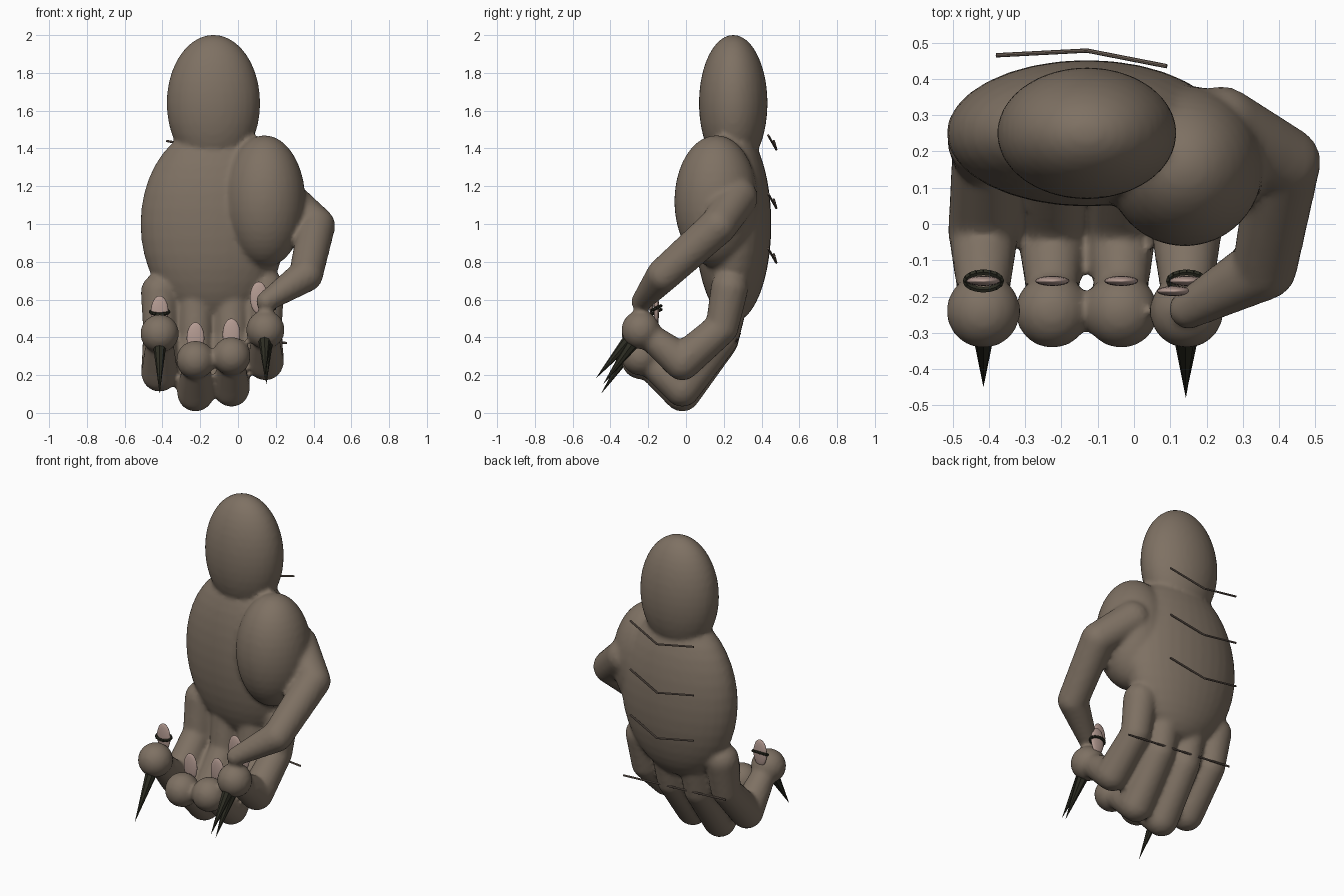
import bpy, bmesh, math
from mathutils import Vector, Matrix

cube = bpy.data.objects.get("Cube")
if cube:
    bpy.data.objects.remove(cube, do_unlink=True)


def material(name, color):
    m = bpy.data.materials.new(name)
    m.use_nodes = True
    m.diffuse_color = (*color, 1)
    bsdf = next(n for n in m.node_tree.nodes if n.type == 'BSDF_PRINCIPLED')
    bsdf.inputs["Base Color"].default_value = (*color, 1)
    return m


skin = material("brown_skin", (0.21, 0.165, 0.125))
crease = material("crease_brown", (0.17, 0.13, 0.105))
nail = material("pale_nail", (0.46, 0.33, 0.29))
claw = material("dark_claw", (0.025, 0.025, 0.016))


def make_object(name, bm, mat, smooth=True):
    mesh = bpy.data.meshes.new(name)
    bm.to_mesh(mesh)
    bm.free()
    mesh.materials.append(mat)
    for p in mesh.polygons:
        p.use_smooth = smooth
    ob = bpy.data.objects.new(name, mesh)
    bpy.context.collection.objects.link(ob)
    return ob


def add_ellipsoid(bm, center, radii, u=32, v=20):
    m = Matrix.Translation(center) @ Matrix.Diagonal((*radii, 1))
    bmesh.ops.create_uvsphere(bm, u_segments=u, v_segments=v, radius=1, matrix=m)


def add_capsule(bm, a, ra, b, rb):
    # Tapered capsule: hull around two balls
    part = bmesh.new()
    for c, r in ((a, ra), (b, rb)):
        add_ellipsoid(part, c, (r, r, r), 20, 12)
    hull = bmesh.ops.convex_hull(part, input=part.verts)
    bmesh.ops.delete(part, geom=[g for g in hull["geom_interior"]
                                 if isinstance(g, bmesh.types.BMVert)], context='VERTS')
    tmp = bpy.data.meshes.new("tmp")
    part.to_mesh(tmp)
    part.free()
    bm.from_mesh(tmp)
    bpy.data.meshes.remove(tmp)


def add_chain(bm, points, radii):
    for i in range(len(points) - 1):
        add_capsule(bm, points[i], radii[i], points[i + 1], radii[i + 1])


def add_rod(bm, a, b, r1, r2, sides=8):
    a, b = Vector(a), Vector(b)
    d = b - a
    m = Matrix.Translation((a + b) / 2) @ d.to_track_quat('Z', 'Y').to_matrix().to_4x4()
    bmesh.ops.create_cone(bm, cap_ends=True, segments=sides, radius1=r1,
                          radius2=r2, depth=d.length, matrix=m)


# Palm, wrist and thumb mound
body = bmesh.new()
add_ellipsoid(body, (-0.13, 0.25, 1.0), (0.387, 0.202, 0.52))
add_ellipsoid(body, (-0.13, 0.25, 1.64), (0.248, 0.182, 0.362))
add_ellipsoid(body, (0.14, 0.16, 1.12), (0.217, 0.222, 0.35))

# Thumb bent across the front
add_chain(body, [(0.24, 0.27, 1.14), (0.415, 0.17, 0.99), (0.36, -0.12, 0.73),
                 (0.15, -0.235, 0.59)], [0.11, 0.1, 0.09, 0.055])

# Fingers: x, base z, middle z, knuckle z, tip z
fingers = {
    "little": (-0.415, 0.64, 0.43, 0.21, 0.42),
    "ring": (-0.225, 0.60, 0.38, 0.105, 0.28),
    "middle": (-0.035, 0.60, 0.39, 0.13, 0.30),
    "index": (0.145, 0.66, 0.45, 0.27, 0.44),
}
for x, base, mid, low, tip in fingers.values():
    add_chain(body, [(x, 0.23, base), (x, 0.19, mid), (x, -0.02, low), (x, -0.2, tip - 0.03)],
              [0.1, 0.088, 0.098, 0.07])
    add_ellipsoid(body, (x, -0.24, tip), (0.102, 0.102, 0.102))
hand = make_object("hand", body, skin)
remesh = hand.modifiers.new("merge", 'REMESH')
remesh.mode = 'VOXEL'
remesh.voxel_size = 0.015
remesh.use_smooth_shade = True
soften = hand.modifiers.new("soften", 'SMOOTH')
soften.factor = 0.5
soften.iterations = 4

# Nails
nails = {n: (f[0], -0.157, f[4] + 0.115) for n, f in fingers.items()}
nails["thumb"] = (0.11, -0.185, 0.61)
for name, pos in nails.items():
    bm = bmesh.new()
    add_ellipsoid(bm, pos, (0.047, 0.014, 0.085), 20, 12)
    make_object(name + "_nail", bm, nail)

# Dark rims around the outer nails
for name in ("little", "index"):
    x, y, z = nails[name]
    bm = bmesh.new()
    ring = [(x + 0.049 * math.cos(t), y + 0.024 * math.sin(t), z + 0.012 * math.sin(t))
            for t in (i * math.tau / 16 for i in range(16))]
    for i, p in enumerate(ring):
        add_rod(bm, p, ring[(i + 1) % 16], 0.009, 0.009, 6)
    make_object(name + "_nail_rim", bm, claw, False)

# Claws
claws = {
    "little": ((-0.415, -0.23, 0.43), (-0.415, -0.45, 0.10)),
    "index": ((0.15, -0.23, 0.44), (0.15, -0.44, 0.15)),
    "thumb": ((0.14, -0.24, 0.46), (0.143, -0.48, 0.18)),
}
for name, (a, b) in claws.items():
    bm = bmesh.new()
    add_rod(bm, a, b, 0.045, 0.0)
    make_object(name + "_claw", bm, claw, False)

# Bent crease rods behind the palm
for i, z in enumerate((1.47, 1.16, 0.87)):
    bm = bmesh.new()
    pts = [(0.09, 0.435, z), (-0.13, 0.478, z - 0.075), (-0.38, 0.465, z - 0.03)]
    for a, b in zip(pts, pts[1:]):
        add_rod(bm, a, b, 0.006, 0.006)
    make_object("palm_crease_%d" % (i + 1), bm, crease, False)

# Rod across the finger backs
bm = bmesh.new()
add_rod(bm, (0.26, 0.26, 0.37), (-0.48, 0.285, 0.42), 0.006, 0.006)
make_object("finger_crease", bm, crease, False)
